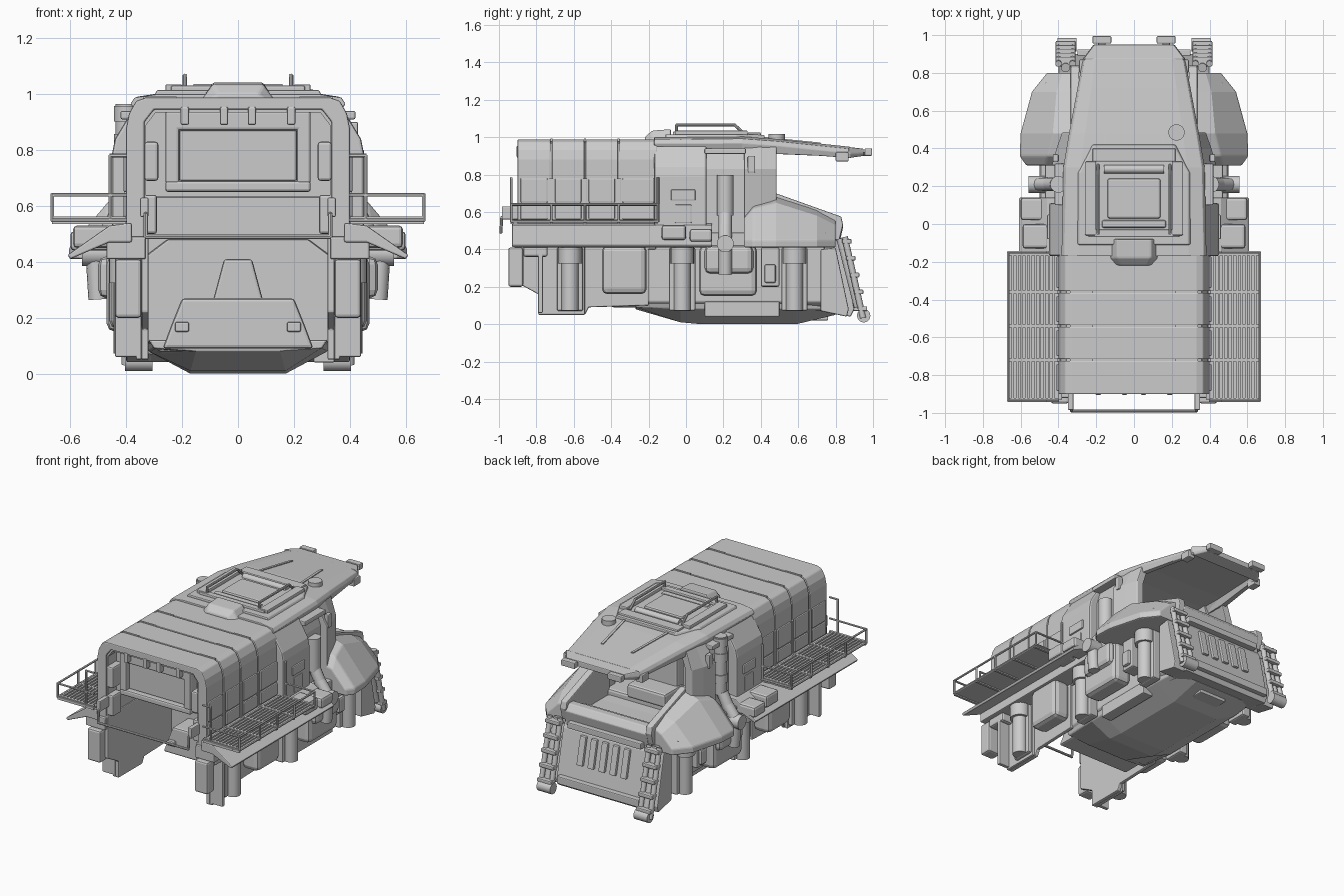
import bpy, bmesh, math
from mathutils import Vector, Matrix


def finish(name, bm, mirror=False, bevel=0.0, smooth=False):
    bmesh.ops.recalc_face_normals(bm, faces=bm.faces)
    me = bpy.data.meshes.new(name)
    bm.to_mesh(me)
    bm.free()
    ob = bpy.data.objects.new(name, me)
    bpy.context.collection.objects.link(ob)
    if bevel:
        m = ob.modifiers.new("bevel", 'BEVEL')
        m.width, m.segments, m.limit_method = bevel, 2, 'ANGLE'
    if mirror:
        ob.modifiers.new("mirror", 'MIRROR').use_mirror_merge = False
    if smooth:
        bpy.ops.object.select_all(action='DESELECT')
        ob.select_set(True)
        bpy.context.view_layer.objects.active = ob
        bpy.ops.object.shade_smooth_by_angle(angle=math.radians(40))
    return ob


def boxes(name, items, mirror=False, bevel=0.006):
    bm = bmesh.new()
    for x0, x1, y0, y1, z0, z1 in items:
        mat = Matrix.Translation(((x0 + x1) / 2, (y0 + y1) / 2, (z0 + z1) / 2)) @ Matrix.Diagonal((x1 - x0, y1 - y0, z1 - z0, 1))
        bmesh.ops.create_cube(bm, size=1, matrix=mat)
    return finish(name, bm, mirror, bevel)


def loft(name, rings, mirror=False, bevel=0.0):
    bm = bmesh.new()
    vs = [[bm.verts.new(p) for p in r] for r in rings]
    n = len(vs[0])
    for a, b in zip(vs, vs[1:]):
        for i in range(n):
            bm.faces.new((a[i], a[(i + 1) % n], b[(i + 1) % n], b[i]))
    bm.faces.new(vs[0])
    bm.faces.new(vs[-1])
    return finish(name, bm, mirror, bevel)


def prism(name, pts, axis, a, b, mirror=False, bevel=0.006):
    put = {'x': lambda p, t: (t, p[0], p[1]), 'y': lambda p, t: (p[0], t, p[1]), 'z': lambda p, t: (p[0], p[1], t)}[axis]
    return loft(name, [[put(p, t) for p in pts] for t in (a, b)], mirror, bevel)


def sym(half):
    return half + [(-x, z) for x, z in reversed(half)]


def body(name, sections, bevel=0.006):
    return loft(name, [[(x, y, z) for x, z in sym(h)] for y, h in sections], False, bevel)


def tubes(name, paths, r, n=8, mirror=False):
    bm = bmesh.new()
    for path in paths:
        for p, q in zip(path, path[1:]):
            p, q = Vector(p), Vector(q)
            d = q - p
            mat = Matrix.Translation((p + q) / 2) @ d.to_track_quat('Z', 'Y').to_matrix().to_4x4()
            bmesh.ops.create_cone(bm, cap_ends=True, segments=n, radius1=r, radius2=r, depth=d.length + r * 0.8, matrix=mat)
    return finish(name, bm, mirror, 0, True)


# Rear cargo shell: four ribbed segments around a continuous core
outer = [(0.33, 0.988), (0.365, 0.975), (0.39, 0.93), (0.40, 0.88), (0.40, 0.48)]
inner = [(0.335, 0.48), (0.335, 0.90), (0.30, 0.945)]
shell = outer + inner + [(-x, z) for x, z in reversed(inner)] + [(-x, z) for x, z in reversed(outer)]
cuts = [-0.905, -0.72, -0.54, -0.36, -0.15]
for i, (a, b) in enumerate(zip(cuts, cuts[1:])):
    prism(f"cargo_segment_{i}", shell, 'y', a + 0.004, b - 0.004, bevel=0.006)
prism("cargo_core", [(x * 0.98, z - 0.01) for x, z in shell], 'y', -0.89, -0.15, bevel=0)
boxes("cargo_side_panels", [(0.39, 0.41, a + 0.02, b - 0.02, z0, z1) for a, b in zip(cuts, cuts[1:])
                            for z0, z1 in ((0.56, 0.64), (0.65, 0.78))], True)
boxes("roof_straps", [(0.22, 0.34, y - 0.006, y + 0.006, 0.975, 0.992) for y in cuts[1:4]]
      + [(0.395, 0.408, y - 0.01, y + 0.01, 0.5, 0.78) for y in cuts[1:4]], True, 0.002)

# Rear end: hatch wall, recessed panel, header and lamps
boxes("rear_wall", [(-0.34, 0.34, -0.80, -0.76, 0.64, 0.96)])
boxes("rear_hatch_frame", [(-0.26, -0.21, -0.87, -0.79, 0.68, 0.93), (0.21, 0.26, -0.87, -0.79, 0.68, 0.93),
                           (-0.26, 0.26, -0.87, -0.79, 0.87, 0.94), (-0.26, 0.26, -0.87, -0.79, 0.65, 0.69)], bevel=0.01)
boxes("rear_hatch_panel", [(-0.21, 0.21, -0.84, -0.79, 0.69, 0.87)])
boxes("rear_tabs", [(x - 0.015, x + 0.015, -0.905, -0.86, 0.89, 0.955) for x in (-0.19, -0.05, 0.05, 0.19)])
boxes("rear_side_rams", [(0.285, 0.335, -0.90, -0.80, 0.69, 0.83), (0.29, 0.34, -0.89, -0.8, 0.50, 0.64)], True, 0.01)
boxes("cargo_ceiling", [(-0.34, 0.34, -0.80, -0.2, 0.63, 0.67)])
tubes("rear_hoop", [[(-0.33, -0.92, 0.60), (-0.33, -0.985, 0.57), (-0.33, -0.99, 0.49), (0.33, -0.99, 0.49),
                     (0.33, -0.985, 0.57), (0.33, -0.92, 0.60)]], 0.008)
boxes("rear_hoop_brackets", [(0.32, 0.35, -0.985, -0.89, 0.56, 0.63)], True)

# Lower side skirts and rear mudflaps
prism("inner_skirt", [(-0.90, 0.50), (-0.90, 0.22), (-0.79, 0.16), (-0.79, 0.05), (-0.54, 0.05), (-0.52, 0.09),
                      (-0.2, 0.10), (-0.2, 0.50)], 'x', 0.32, 0.345, True)
prism("outer_mudflap", [(-0.79, 0.42), (-0.79, 0.05), (-0.54, 0.05), (-0.54, 0.42)], 'x', 0.345, 0.365, True)
boxes("mudflap_edge", [(0.345, 0.44, -0.79, -0.765, 0.06, 0.42)], True)
boxes("rear_corner_box", [(0.345, 0.44, -0.95, -0.87, 0.20, 0.41), (0.345, 0.44, -0.87, -0.74, 0.36, 0.44)], True, 0.012)

# Long slanted side skirt and sill
prism("side_skirt", [(0.38, 0.54), (0.46, 0.53), (0.61, 0.425), (0.60, 0.41), (0.46, 0.47), (0.38, 0.47)],
      'y', -0.93, 0.14, True)
boxes("side_sill", [(0.33, 0.47, -0.92, 0.75, 0.41, 0.49)], True)
boxes("skirt_lockers", [(0.45, 0.59, -0.13, 0.00, 0.45, 0.53), (0.45, 0.60, 0.02, 0.14, 0.44, 0.51)], True, 0.015)

# Side platforms with slatted floor and railings
boxes("platform_floor", [(0.40, 0.665, -0.935, -0.15, 0.543, 0.552)], True, 0)
boxes("platform_slats", [(0.42 + i * 0.024, 0.432 + i * 0.024, -0.93, -0.155, 0.55, 0.56) for i in range(10)], True, 0)
boxes("platform_beams", [(0.40, 0.665, y - 0.008, y + 0.008, 0.535, 0.562) for y in (-0.93, -0.72, -0.54, -0.36, -0.16)], True, 0)
ends = [-0.935, -0.15]
tubes("platform_rails", [[(0.40, y, 0.64), (0.665, y, 0.64), (0.665, y, 0.55), (0.40, y, 0.55)] for y in ends]
      + [[(0.40, y, 0.78), (0.457, y, 0.78), (0.457, y, 0.55)] for y in ends]
      + [[(0.665, -0.935, z), (0.665, -0.15, z)] for z in (0.55, 0.64)]
      + [[(0.665, y, 0.55), (0.665, y, 0.64)] for y in cuts[1:4]], 0.007, 6, True)

# Mid body and cab side walls, narrowing towards the windscreen
mid = [(0.35, 0.99), (0.44, 0.84), (0.45, 0.79), (0.45, 0.48)]
body("mid_body", [(-0.17, mid), (0.11, mid)], 0.01)


def wall(y, top, w):
    return [(top, y, 0.97), (w, y, 0.83), (w, y, 0.48), (w - 0.05, y, 0.48), (w - 0.05, y, 0.83), (top - 0.05, y, 0.97)]


loft("cab_recess_wall", [wall(0.10, 0.35, 0.39), wall(0.33, 0.34, 0.385)], True)
loft("cab_front_wall", [wall(0.31, 0.35, 0.435), wall(0.40, 0.345, 0.41), wall(0.485, 0.335, 0.38)], True, 0.006)
prism("recess_frame", [(0.10, 0.94), (0.32, 0.94), (0.32, 0.91), (0.10, 0.91)], 'x', 0.36, 0.42, True)
boxes("side_hatch_detail", [(0.44, 0.46, -0.08, 0.05, 0.66, 0.72), (0.44, 0.455, -0.06, 0.03, 0.54, 0.64),
                            (0.40, 0.43, 0.33, 0.37, 0.81, 0.90)], True)
boxes("cab_interior", [(-0.32, 0.32, 0.11, 0.40, 0.44, 0.50), (-0.13, 0.13, 0.2, 0.28, 0.5, 0.82),
                       (-0.14, 0.14, 0.22, 0.42, 0.49, 0.58)], bevel=0.015)


# Cab roof with long visor, hollow underneath
def roof(w, zt, zb):
    return [(w * 0.75, zt), (w * 0.96, zt - 0.012), (w, zt - 0.035), (w * 0.97, zb), (w * 0.87, zb), (w * 0.84, zt - 0.03)]


body("cab_roof", [(-0.17, roof(0.385, 1.0, 0.95)), (0.30, roof(0.375, 1.003, 0.93)), (0.48, roof(0.345, 0.99, 0.91)),
                  (0.72, roof(0.30, 0.965, 0.90)), (0.88, roof(0.27, 0.948, 0.888))], 0.004)
body("visor_lip", [(0.87, [(0.27, 0.947), (0.275, 0.91), (0.26, 0.888)]), (0.95, [(0.21, 0.938), (0.215, 0.915), (0.205, 0.90)])])
loft("roof_ribs", [[(x, y, z) for x, z in ((a - 0.008, t), (a + 0.008, t), (a + 0.008, t - 0.02), (a - 0.008, t - 0.02))]
                   for y, a, t in ((0.40, 0.16, 1.003), (0.72, 0.11, 0.971))], True)
boxes("visor_lamps", [(0.12, 0.22, 0.955, 0.995, 0.90, 0.94), (0.15, 0.19, 0.92, 0.97, 0.90, 0.92)], True)
boxes("visor_corner_box", [(0.24, 0.29, 0.80, 0.87, 0.87, 0.92)], True)
tubes("roof_beacon", [[(0.225, 0.485, 0.98), (0.225, 0.485, 1.0)]], 0.043, 24)

# Roof hatch: chamfered frame, lid, rails and rear cowl
body("hatch_base", [(-0.11, [(0.29, 1.015), (0.31, 0.975)]), (0.27, [(0.29, 1.015), (0.31, 0.975)]),
                    (0.42, [(0.21, 1.012), (0.23, 0.975)])])
boxes("hatch_frame", [(-0.26, -0.20, -0.06, 0.33, 1.005, 1.035), (0.20, 0.26, -0.06, 0.33, 1.005, 1.035),
                      (-0.24, 0.24, -0.07, -0.03, 1.005, 1.03), (-0.22, 0.22, 0.33, 0.40, 1.005, 1.025)])
boxes("hatch_lid", [(-0.14, 0.14, 0.03, 0.24, 1.005, 1.03), (-0.17, 0.17, -0.02, 0.02, 1.005, 1.025)], bevel=0.01)
tubes("hatch_roller", [[(-0.15, 0.29, 1.015), (0.15, 0.29, 1.015)]], 0.022, 16)
tubes("hatch_rails", [[(0.19, -0.05, 1.01), (0.19, -0.05, 1.065), (0.19, 0.26, 1.065), (0.19, 0.31, 1.02)]], 0.008, 8, True)
body("hatch_cowl", [(-0.22, [(0.07, 1.0), (0.10, 0.98)]), (-0.18, [(0.09, 1.035), (0.13, 0.98)]),
                    (-0.08, [(0.09, 1.042), (0.13, 0.98)])], 0.008)

# Open cockpit tub between the front fenders
prism("tub_side", [(0.38, 0.68), (0.48, 0.70), (0.83, 0.575), (0.84, 0.53), (0.82, 0.45), (0.38, 0.42)], 'x', 0.29, 0.335, True)
boxes("tub_floor", [(-0.31, 0.31, 0.38, 0.82, 0.42, 0.46)])
prism("tub_front", [(0.76, 0.56), (0.81, 0.56), (0.84, 0.52), (0.82, 0.43), (0.76, 0.43)], 'x', -0.30, 0.30)
boxes("dashboard", [(-0.28, 0.28, 0.69, 0.77, 0.46, 0.53)], bevel=0.015)


def fender(y, top, mid, out):
    return [(0.30, y, top), (mid, y, top - 0.04), (out, y, 0.45), (out, y, 0.41), (out - 0.03, y, 0.41), (0.30, y, 0.41)]


loft("front_fender", [fender(0.31, 0.60, 0.47, 0.57), fender(0.36, 0.66, 0.46, 0.605), fender(0.48, 0.69, 0.43, 0.60),
                      fender(0.70, 0.62, 0.41, 0.54), fender(0.80, 0.57, 0.38, 0.46)], True, 0.008)

# Nose with grille
prism("nose", [(0.68, 0.46), (0.80, 0.46), (0.83, 0.40), (0.90, 0.08), (0.88, 0.04), (0.72, 0.07)], 'x', -0.32, 0.32)
prism("nose_cheek", [(0.72, 0.40), (0.80, 0.41), (0.87, 0.08), (0.86, 0.04), (0.72, 0.07)], 'x', 0.31, 0.40, True)
for i in range(5):
    x = -0.16 + i * 0.08
    prism(f"grille_bar_{i}", [(0.815, 0.39), (0.85, 0.39), (0.89, 0.21), (0.85, 0.21)], 'x', x - 0.022, x + 0.022)
boxes("nose_beams", [(-0.30, 0.30, 0.83, 0.925, 0.07, 0.12), (-0.27, 0.27, 0.80, 0.86, 0.42, 0.46)])

# Front rams on each corner
tubes("front_ram", [[(x, 0.85, 0.46), (x, 0.945, 0.04)] for x in (0.325, 0.40)], 0.017, 10, True)
tubes("front_ram_rod", [[(0.362, 0.83, 0.45), (0.362, 0.92, 0.10)]], 0.024, 12, True)
boxes("front_ram_ties", [(0.31, 0.415, 0.835 + i * 0.021, 0.885 + i * 0.021, 0.43 - i * 0.09, 0.455 - i * 0.09) for i in range(5)], True)
tubes("front_ram_foot", [[(0.32, 0.95, 0.045), (0.39, 0.95, 0.045)]], 0.036, 16, True)

# Belly: chassis tub with angled keel
body("chassis", [(-0.24, [(0.25, 0.48), (0.33, 0.42), (0.33, 0.12), (0.28, 0.08)]),
                 (-0.05, [(0.28, 0.48), (0.34, 0.44), (0.34, 0.12), (0.28, 0.07)]),
                 (0.74, [(0.28, 0.45), (0.34, 0.43), (0.34, 0.12), (0.28, 0.07)])])
body("keel", [(-0.27, [(0.32, 0.12), (0.30, 0.09), (0.15, 0.08)]), (-0.03, [(0.33, 0.12), (0.32, 0.08), (0.17, 0.01)]),
              (0.08, [(0.33, 0.12), (0.32, 0.08), (0.17, 0.0)]), (0.59, [(0.33, 0.12), (0.32, 0.08), (0.17, 0.0)]),
              (0.80, [(0.31, 0.12), (0.30, 0.08), (0.17, 0.05)])])
boxes("keel_plates", [(-0.15, 0.15, 0.10, 0.48, 0.0, 0.02), (0.27, 0.345, 0.10, 0.50, 0.04, 0.12), (-0.1, 0.1, 0.62, 0.76, 0.02, 0.06)])
boxes("bulkhead", [(-0.34, 0.34, -0.22, -0.16, 0.40, 0.66)])

# Stepped ramp block inside the rear bay
prism("ramp_block", sym([(0.20, 0.27), (0.24, 0.17), (0.27, 0.09)]), 'y', -0.40, -0.22, bevel=0.012)
prism("ramp_crest", sym([(0.05, 0.41), (0.09, 0.26)]), 'y', -0.30, -0.22, bevel=0.01)
boxes("ramp_lamps", [(0.175, 0.225, -0.42, -0.39, 0.15, 0.185)], True)

# Suspension columns, side tanks and boxes
legs = (-0.62, -0.02, 0.58)
tubes("suspension_column", [[(0.40, y, 0.09), (0.40, y, 0.40)] for y in legs], 0.045, 20, True)
tubes("suspension_collar", [[(0.40, y, 0.35), (0.40, y, 0.39)] for y in legs], 0.062, 20, True)
boxes("suspension_mount", [(0.33, 0.39, y - 0.07, y + 0.07, 0.07, 0.41) for y in legs], True, 0.01)
boxes("rear_tank", [(0.34, 0.46, -0.45, -0.21, 0.16, 0.42)], True, 0.03)
boxes("middle_tank", [(0.34, 0.47, 0.07, 0.38, 0.15, 0.42), (0.44, 0.50, 0.10, 0.36, 0.27, 0.42)], True, 0.03)
boxes("front_box", [(0.33, 0.43, 0.40, 0.50, 0.20, 0.41), (0.42, 0.45, 0.42, 0.48, 0.22, 0.32)], True, 0.01)

# Exhaust canisters and down pipes
tubes("exhaust_pipe", [[(0.42, 0.21, 0.58), (0.45, 0.21, 0.52), (0.51, 0.21, 0.44), (0.50, 0.21, 0.28)]], 0.036, 16, True)
tubes("right_canister", [[(0.405, 0.21, 0.60), (0.405, 0.21, 0.78)]], 0.045, 20)
tubes("left_canister", [[(-0.40, 0.21, 0.60), (-0.40, 0.21, 0.95)]], 0.038, 20)
tubes("left_canister_bands", [[(-0.40, 0.21, z), (-0.40, 0.21, z + 0.02)] for z in (0.68, 0.82, 0.92)], 0.044, 20)
tubes("pipe_flange", [[(0.48, 0.21, 0.43), (0.54, 0.21, 0.43)]], 0.045, 20, True)
